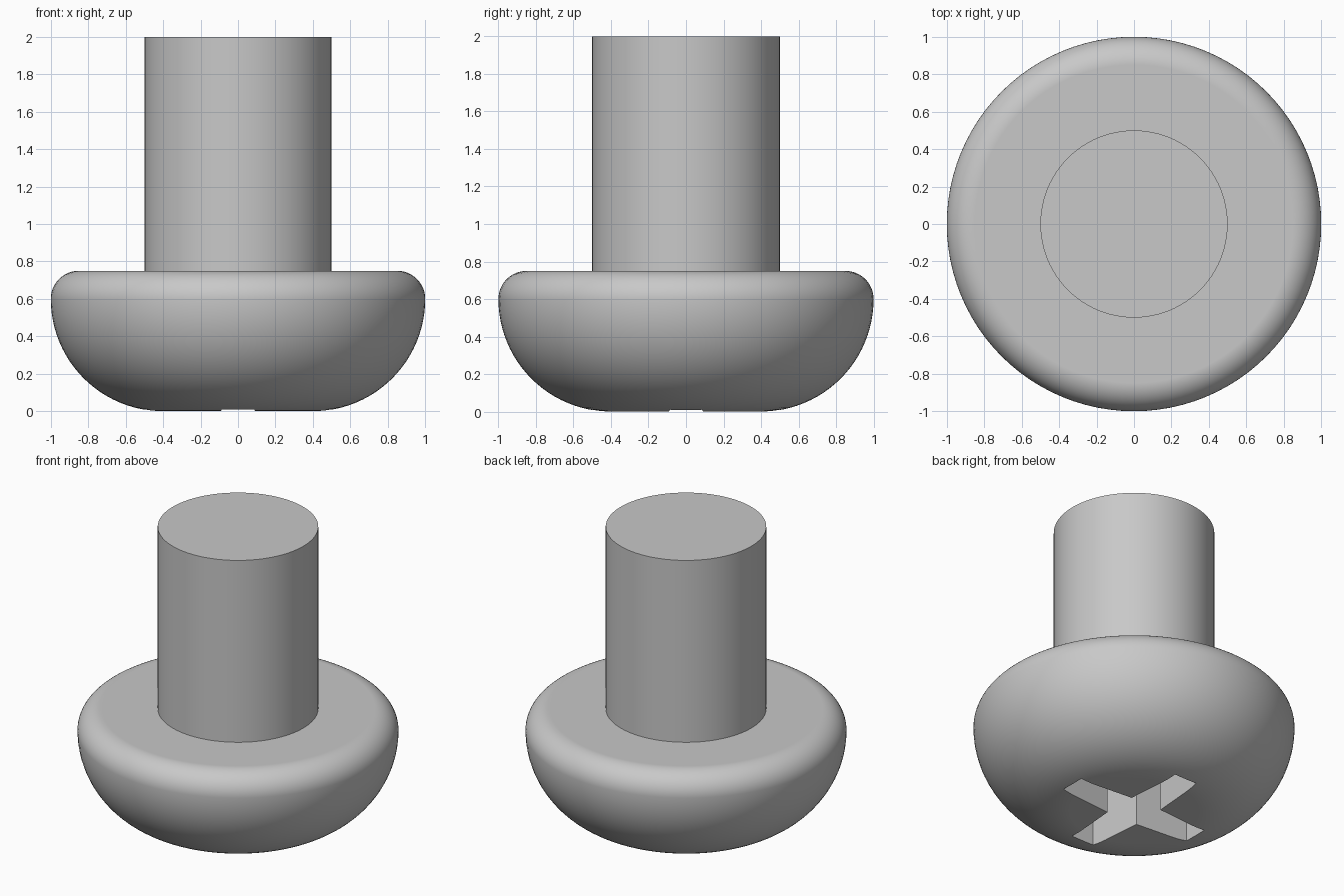
import bpy, bmesh
from math import sin, cos, pi, radians

if "Cube" in bpy.data.objects:
    bpy.data.objects.remove(bpy.data.objects["Cube"], do_unlink=True)

SEGMENTS = 96
steel = bpy.data.materials.new("plain grey steel")
steel.use_nodes = True
grey = (0.58, 0.58, 0.58, 1)
steel.diffuse_color = grey
steel.node_tree.nodes["Principled BSDF"].inputs["Base Color"].default_value = grey


def finish(name, bm):
    """Turn a bmesh into a named, coloured object."""
    bmesh.ops.recalc_face_normals(bm, faces=bm.faces)
    mesh = bpy.data.meshes.new(name)
    bm.to_mesh(mesh)
    bm.free()
    mesh.materials.append(steel)
    obj = bpy.data.objects.new(name, mesh)
    bpy.context.collection.objects.link(obj)
    return obj


def activate(obj):
    bpy.ops.object.select_all(action="DESELECT")
    obj.select_set(True)
    bpy.context.view_layer.objects.active = obj


def lathe(name, profile, cap_bottom=True):
    """Revolve an (r, z) profile about z, closing its ends with flat caps."""
    bm = bmesh.new()
    angles = [2 * pi * i / SEGMENTS for i in range(SEGMENTS)]
    rings = [[bm.verts.new((r * cos(a), r * sin(a), z)) for a in angles]
             for r, z in profile]
    for low, high in zip(rings, rings[1:]):
        for i in range(SEGMENTS):
            j = (i + 1) % SEGMENTS
            bm.faces.new((low[i], low[j], high[j], high[i]))
    bm.faces.new(rings[-1])
    if cap_bottom:
        bm.faces.new(rings[0][::-1])
    return finish(name, bm)


def arc(r, z, radius, start, end, steps):
    """Points of a circular fillet, angles in degrees."""
    turns = [radians(start + (end - start) * i / steps) for i in range(steps + 1)]
    return [(r + radius * cos(t), z + radius * sin(t)) for t in turns]


# Head: large lower fillet running into a small upper one
head = lathe("head", arc(0.4, 0.6, 0.6, -90, 0, 24) + arc(0.85, 0.6, 0.15, 0, 90, 12)[1:])

# Shank: plain cylinder standing on the head
shank = lathe("shank", [(0.5, 0.75), (0.5, 2)], cap_bottom=False)

# Cross recess: four tapering arms cut into the underside
REACH, TIP, ROOT, DEPTH = 0.5, 0.086, 0.117, 0.4
bm = bmesh.new()
outline = []
for k in range(4):
    c, s = round(cos(k * pi / 2)), round(sin(k * pi / 2))
    for x, y in ((REACH, -TIP), (REACH, TIP), (ROOT, ROOT)):
        outline.append(bm.verts.new((x * c - y * s, x * s + y * c, -0.1)))
base = bm.faces.new(outline)
walls = bmesh.ops.extrude_face_region(bm, geom=[base])
top = [v for v in walls["geom"] if isinstance(v, bmesh.types.BMVert)]
bmesh.ops.translate(bm, verts=top, vec=(0, 0, DEPTH + 0.1))
cutter = finish("recess_cutter", bm)
cutter.hide_render = True

cut = head.modifiers.new("cross recess", "BOOLEAN")
cut.operation = "DIFFERENCE"
cut.solver = "EXACT"
cut.object = cutter
activate(head)
bpy.ops.object.modifier_apply(modifier=cut.name)
bpy.data.objects.remove(cutter, do_unlink=True)

# Smooth curved walls, crisp edges
for obj in (head, shank):
    activate(obj)
    bpy.ops.object.shade_smooth_by_angle(angle=radians(30))
    weighted = obj.modifiers.new("even shading", "WEIGHTED_NORMAL")
    weighted.keep_sharp = True
